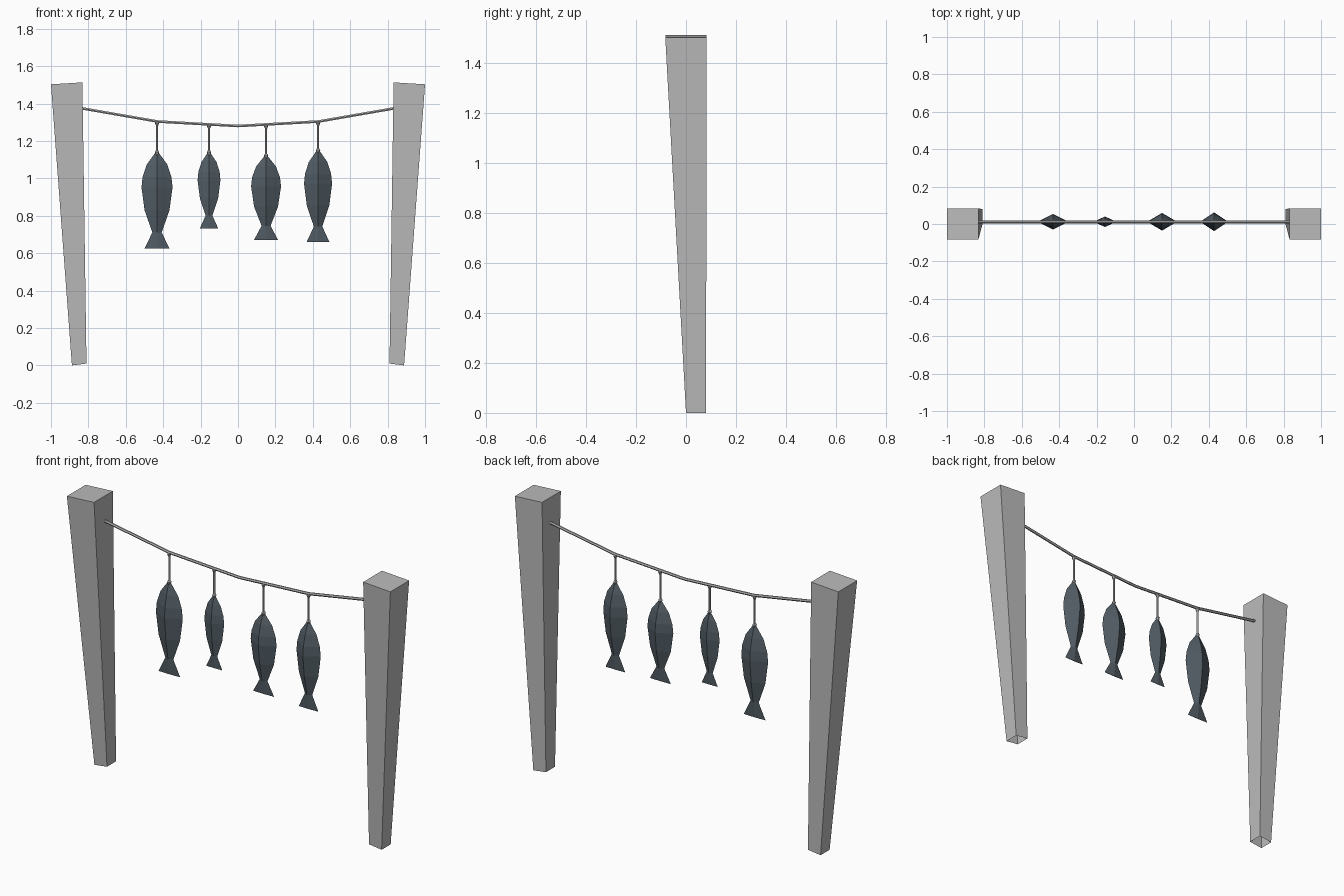
import bpy, bmesh, math
from mathutils import Vector

if "Cube" in bpy.data.objects:
    bpy.data.objects.remove(bpy.data.objects["Cube"], do_unlink=True)


def material(name, rgb):
    m = bpy.data.materials.new(name)
    m.use_nodes = True
    m.diffuse_color = (*rgb, 1)
    m.node_tree.nodes["Principled BSDF"].inputs["Base Color"].default_value = (*rgb, 1)
    return m


wood = material("grey wood", (0.5, 0.5, 0.5))
cord = material("grey cord", (0.5, 0.5, 0.5))
skin = material("slate fish skin", (0.085, 0.11, 0.13))
ROPE_Y = 0.012


def build(name, rings, mat, cap_start=True, cap_end=True):
    """Bridge equal-sized rings of points into a tube."""
    bm = bmesh.new()
    loops = [[bm.verts.new(p) for p in ring] for ring in rings]
    n = len(loops[0])
    for a, b in zip(loops, loops[1:]):
        for i in range(n):
            j = (i + 1) % n
            bm.faces.new((a[i], a[j], b[j], b[i]))
    if cap_start:
        bm.faces.new(loops[0][::-1])
    if cap_end:
        bm.faces.new(loops[-1])
    bmesh.ops.recalc_face_normals(bm, faces=bm.faces)
    mesh = bpy.data.meshes.new(name)
    bm.to_mesh(mesh)
    bm.free()
    mesh.materials.append(mat)
    obj = bpy.data.objects.new(name, mesh)
    bpy.context.collection.objects.link(obj)
    return obj


# Tapered posts, open underneath
def post(name, side):
    def ring(inner, outer, y0, y1, z_in, z_out):
        return [(side * inner, y0, z_in), (side * outer, y0, z_out),
                (side * outer, y1, z_out), (side * inner, y1, z_in)]
    build(name, [ring(0.81, 0.888, 0.0, 0.08, 0.01, 0.0),
                 ring(0.832, 1.0, -0.083, 0.083, 1.513, 1.503)], wood, cap_start=False)


post("left_post", 1)
post("right_post", -1)

# Sagging rope between the posts
sag = [(-0.85, 1.377), (-0.43, 1.304), (0, 1.28), (0.43, 1.304), (0.85, 1.377)]


def rope_height(x):
    for (x0, z0), (x1, z1) in zip(sag, sag[1:]):
        if x0 <= x <= x1:
            return z0 + (z1 - z0) * (x - x0) / (x1 - x0)


def circle(r, n=6):
    return [(r * math.cos(math.tau * i / n), r * math.sin(math.tau * i / n)) for i in range(n)]


build("rope", [[(x, ROPE_Y + u, z + v) for u, v in circle(0.008)] for x, z in sag], cord)

# Fish outline from nose to tail: height fraction, half width, half thickness
outline = [(0, 0.12, 0.12), (0.12, 0.66, 0.6), (0.25, 0.93, 0.93), (0.36, 1, 1),
           (0.6, 0.8, 0.75), (0.83, 0.3, 0.28), (1, 0.81, 0.04)]


def hanging_fish(name, x, top, bottom, width, depth):
    rings = []
    for t, w, d in outline:
        z = top + (bottom - top) * t
        w, d = w * width, d * depth
        rings.append([(x + w, ROPE_Y, z), (x, ROPE_Y + d, z),
                      (x - w, ROPE_Y, z), (x, ROPE_Y - d, z)])
    build(name, rings, skin)
    # String with a knot at each end
    high = rope_height(x)
    knots = [(high, 0.005), (high - 0.008, 0.012), (high - 0.022, 0.006),
             (top + 0.014, 0.006), (top + 0.004, 0.012), (top - 0.01, 0.007)]
    build(name + "_string", [[(x + u, ROPE_Y + v, z) for u, v in circle(r)]
                             for z, r in knots], cord)


hanging_fish("first_fish", -0.433, 1.136, 0.624, 0.083, 0.042)
hanging_fish("second_fish", -0.155, 1.136, 0.732, 0.061, 0.028)
hanging_fish("third_fish", 0.15, 1.118, 0.67, 0.08, 0.047)
hanging_fish("fourth_fish", 0.428, 1.146, 0.66, 0.075, 0.05)
